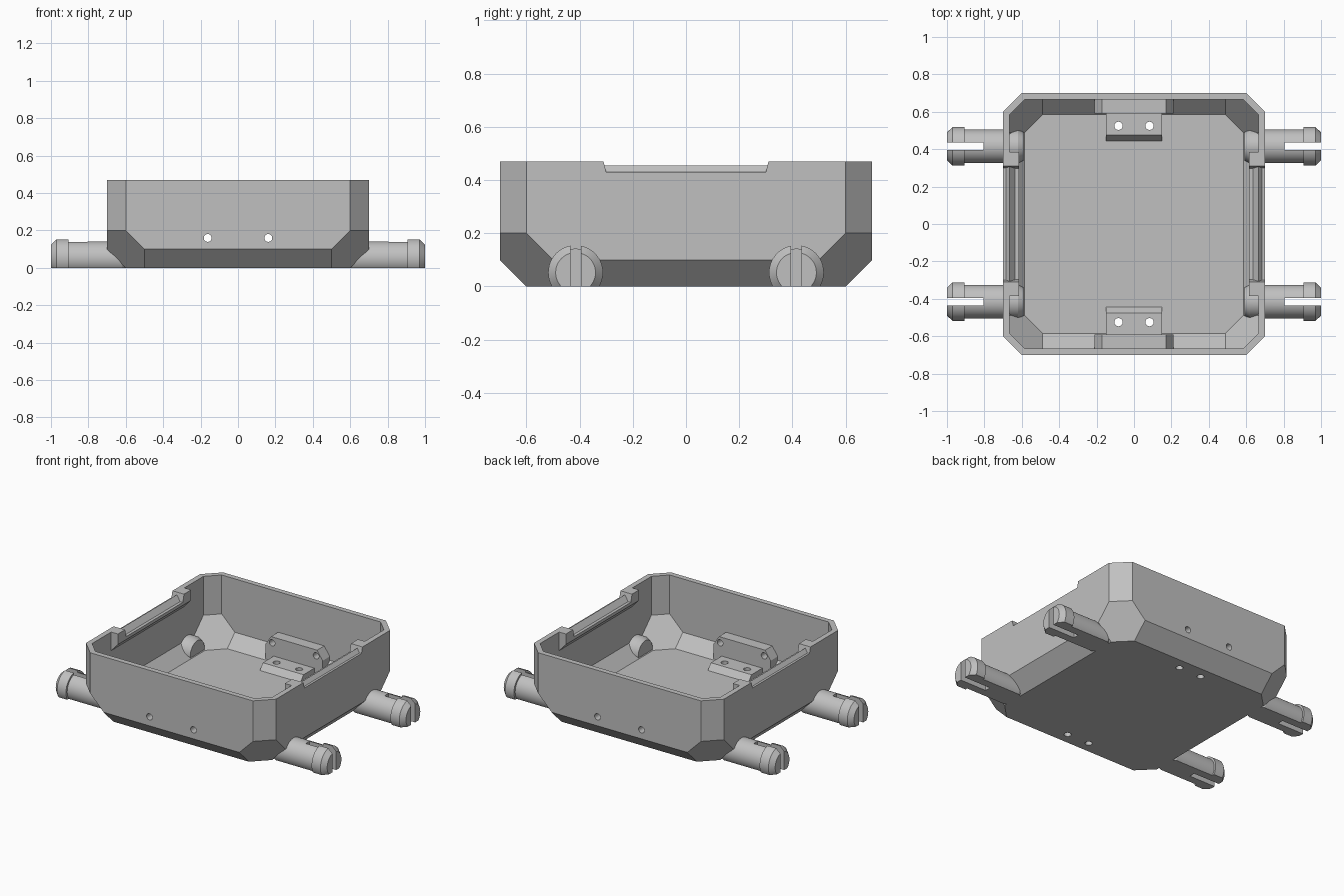
import bpy, bmesh, math
from mathutils import Matrix, Vector

if "Cube" in bpy.data.objects:
    bpy.data.objects.remove(bpy.data.objects["Cube"], do_unlink=True)

grey = bpy.data.materials.new("plain grey")
grey.use_nodes = True
colour = (0.53, 0.53, 0.53, 1)
grey.diffuse_color = colour
grey.node_tree.nodes["Principled BSDF"].inputs["Base Color"].default_value = colour


def finish(name, bm):
    bmesh.ops.recalc_face_normals(bm, faces=bm.faces)
    mesh = bpy.data.meshes.new(name)
    bm.to_mesh(mesh)
    bm.free()
    mesh.materials.append(grey)
    obj = bpy.data.objects.new(name, mesh)
    bpy.context.collection.objects.link(obj)
    return obj


def hull(name, points):
    bm = bmesh.new()
    for p in points:
        bm.verts.new(p)
    bmesh.ops.convex_hull(bm, input=bm.verts)
    bmesh.ops.dissolve_limit(bm, angle_limit=0.01, verts=bm.verts, edges=bm.edges)
    return finish(name, bm)


def box(name, low, high):
    return hull(name, [(x, y, z) for x in (low[0], high[0])
                       for y in (low[1], high[1]) for z in (low[2], high[2])])


def rod(name, centre, axis, radius, length):
    bm = bmesh.new()
    turn = Vector((0, 0, 1)).rotation_difference(Vector(axis)).to_matrix().to_4x4()
    bmesh.ops.create_cone(bm, cap_ends=True, segments=32, radius1=radius, radius2=radius,
                          depth=length, matrix=Matrix.Translation(centre) @ turn)
    return finish(name, bm)


def select_only(obj):
    bpy.ops.object.select_all(action='DESELECT')
    obj.select_set(True)
    bpy.context.view_layer.objects.active = obj


def cut(obj, cutters):
    select_only(obj)
    for c in cutters:
        mod = obj.modifiers.new("cut", 'BOOLEAN')
        mod.operation = 'DIFFERENCE'
        mod.solver = 'EXACT'
        mod.object = c
        bpy.ops.object.modifier_apply(modifier=mod.name)


def shell(name, inset, floor, top):
    """Chamfered tub volume, every plane pushed inward by inset."""
    half = 0.7 - inset
    lower = 0.6 - inset * math.sqrt(2)
    corner = 1.3 - inset * math.sqrt(2)
    facet = 1.1 - inset * math.sqrt(3)
    rings = [(half, corner - half, top), (half, corner - half, corner - facet),
             (half, facet - lower, half - lower), (lower + floor, facet - lower, floor)]
    pts = []
    for a, b, z in rings:
        for sx in (-1, 1):
            for sy in (-1, 1):
                pts += [(sx * a, sy * b, z), (sx * b, sy * a, z)]
    return hull(name, pts)


# Tub body and cavity
tray = shell("tray", 0, 0, 0.47)
cavity = shell("cavity_cutter", 0.035, 0.035, 0.6)
cut(tray, [cavity])

# Screw holes through end walls and floor
hole_cutters = []
for s in (-1, 1):
    hole_cutters.append(rod("wall_hole_cutter", (s * 0.162, 0, 0.16), (0, 1, 0), 0.021, 2))
    for t in (-1, 1):
        hole_cutters.append(rod("floor_hole_cutter", (s * 0.083, t * 0.525, 0), (0, 0, 1), 0.022, 0.4))

# Notches with a sloped ridge in the side rims
outer_notch = [(0.75, 0.43), (0.685, 0.43), (0.664, 0.455), (0.664, 0.5), (0.75, 0.5)]
inner_notch = [(0.665, 0.455), (0.635, 0.42), (0.55, 0.42), (0.55, 0.5), (0.665, 0.5)]
notches = []
for s in (-1, 1):
    for section in (outer_notch, inner_notch):
        notches.append(hull("notch_cutter", [(s * x, t * (0.3 + (z - 0.43) / 4), z)
                                             for x, z in section for t in (-1, 1)]))
cut(tray, hole_cutters + notches)

# Ledges inside the side rims
ledge_section = [(0.68, 0.47), (0.615, 0.47), (0.615, 0.4), (0.68, 0.33)]
for side, s in (("left", 1), ("right", -1)):
    ledge = hull(side + "_rim_ledge", [(s * x, t * 0.385, z) for x, z in ledge_section for t in (-1, 1)])
    cut(ledge, notches)

# Screw brackets at both ends
wall_section = [(0.21, 0.03, 0.61), (0.21, 0.1, 0.68), (0.21, 0.14, 0.68), (0.17, 0.2, 0.68)]
foot_section = [(0.44, 0.03), (0.475, 0.075), (0.6, 0.075), (0.6, 0.03)]
for end, t in (("front", -1), ("back", 1)):
    block = hull(end + "_bracket_wall", [(s * x, t * y, z) for x, z, back in wall_section
                                         for y in (0.59, back) for s in (-1, 1)])
    foot = hull(end + "_bracket_foot", [(s * 0.15, t * y, z) for y, z in foot_section for s in (-1, 1)])
    for part in (block, foot):
        cut(part, hole_cutters)

# Split snap pins with flat undersides
pin_profile = [(0.59, 0.075), (0.62, 0.09), (0.905, 0.09), (0.905, 0.103), (0.97, 0.103), (1, 0.075)]
ground = box("ground_cutter", (-2, -2, -1), (2, 2, 0))
pin_cutters = [ground]
for s in (-1, 1):
    for t in (-1, 1):
        pin_cutters.append(box("slot_cutter", (s * 0.805, t * 0.415 - 0.02, -0.5),
                               (s * 1.1, t * 0.415 + 0.02, 0.5)))
for side, s in (("left", 1), ("right", -1)):
    for end, t in (("front", -1), ("back", 1)):
        bm = bmesh.new()
        n = 48
        rings = []
        for x, r in pin_profile:
            rings.append([bm.verts.new((s * x, t * 0.415 + r * math.cos(math.tau * i / n),
                                        0.052 + r * math.sin(math.tau * i / n))) for i in range(n)])
        for a, b in zip(rings, rings[1:]):
            for i in range(n):
                j = (i + 1) % n
                bm.faces.new((a[i], a[j], b[j], b[i]))
        bm.faces.new(rings[0])
        bm.faces.new(rings[-1])
        pin = finish(end + "_" + side + "_pin", bm)
        cut(pin, pin_cutters)
        select_only(pin)
        bpy.ops.object.shade_smooth_by_angle(angle=math.radians(25))

# Remove the cutting helpers
for c in [cavity] + hole_cutters + notches + pin_cutters:
    bpy.data.objects.remove(c, do_unlink=True)
